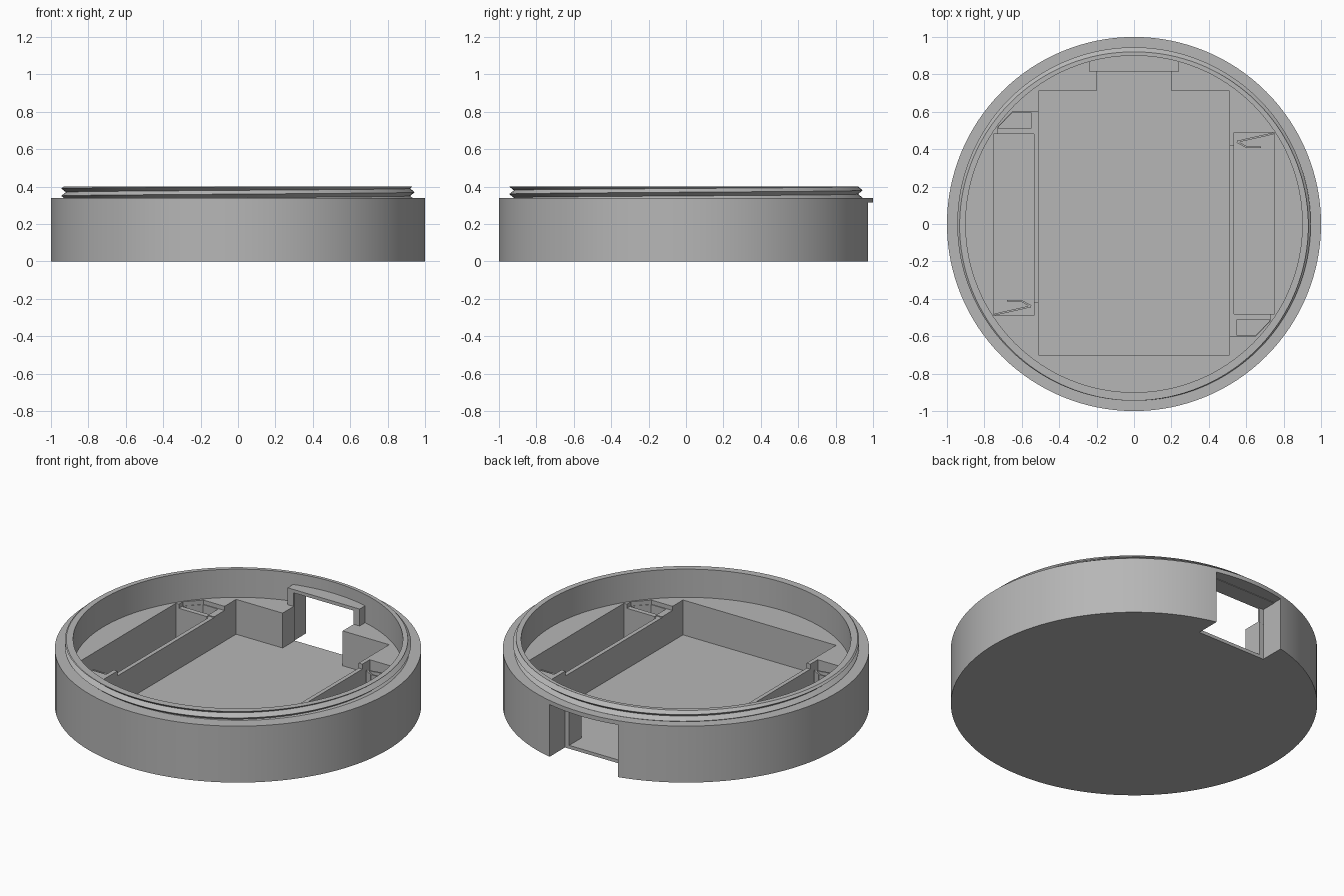
import bpy, bmesh, math
from mathutils import Vector

old = bpy.data.objects.get("Cube")
if old:
    bpy.data.objects.remove(old, do_unlink=True)

SEG = 128
grey = bpy.data.materials.new("plain grey")
grey.use_nodes = True
COLOUR = (0.47, 0.47, 0.47, 1)
grey.diffuse_color = COLOUR
for node in grey.node_tree.nodes:
    if node.type == 'BSDF_PRINCIPLED':
        node.inputs["Base Color"].default_value = COLOUR


def finish(name, bm):
    bmesh.ops.recalc_face_normals(bm, faces=bm.faces[:])
    mesh = bpy.data.meshes.new(name)
    bm.to_mesh(mesh)
    bm.free()
    mesh.materials.append(grey)
    obj = bpy.data.objects.new(name, mesh)
    bpy.context.collection.objects.link(obj)
    return obj


def add_prism(bm, outline, z0, z1):
    face = bm.faces.new([bm.verts.new((x, y, z0)) for x, y in outline])
    ext = bmesh.ops.extrude_face_region(bm, geom=[face])
    verts = [v for v in ext["geom"] if isinstance(v, bmesh.types.BMVert)]
    bmesh.ops.translate(bm, verts=verts, vec=(0, 0, z1 - z0))
    if face.is_valid and len(face.link_loops if hasattr(face, "link_loops") else face.loops) and \
            all(len(e.link_faces) == 1 for e in face.edges):
        bm.faces.new([v for v in reversed(face.verts)])


def prism(name, outline, z0, z1):
    bm = bmesh.new()
    add_prism(bm, outline, z0, z1)
    return finish(name, bm)


def rect(x0, x1, y0, y1):
    return [(x0, y0), (x1, y0), (x1, y1), (x0, y1)]


def circle(r):
    return [(r * math.cos(math.tau * i / SEG), r * math.sin(math.tau * i / SEG))
            for i in range(SEG)]


def turned(outline, s):
    return [(x * s, y * s) for x, y in outline]


def cut(target, outline, z0, z1):
    cutter = prism("cutter", outline, z0, z1)
    cutter.hide_render = True
    mod = target.modifiers.new("cut", 'BOOLEAN')
    mod.operation = 'DIFFERENCE'
    mod.solver = 'EXACT'
    mod.object = cutter
    bpy.context.view_layer.objects.active = target
    bpy.ops.object.modifier_apply(modifier=mod.name)
    bpy.data.objects.remove(cutter, do_unlink=True)


# Round body with the main cavity, central pocket and rear port
LEDGE, FLOOR = 0.23, 0.02
body = prism("body", circle(1), 0, 0.34)
cut(body, circle(0.9), LEDGE, 0.5)
cut(body, rect(-0.51, 0.51, -0.7, 0.71), FLOOR, 0.5)
cut(body, rect(-0.2, 0.2, 0.6, 0.85), FLOOR, 0.31)
cut(body, rect(-0.228, 0.228, 0.826, 1.2), -0.1, 0.315)

# Side trenches, lowered dividers and end recesses, in half-turn symmetry
for s in (1, -1):
    cut(body, turned(rect(-0.75, -0.535, -0.49, 0.48), s), FLOOR, 0.5)
    cut(body, turned(rect(-0.545, -0.5, -0.42, 0.5), s), 0.2, 0.45)
    cut(body, turned([(-0.73, 0.47), (-0.505, 0.47), (-0.505, 0.6),
                      (-0.65, 0.6), (-0.73, 0.517)], s), 0.205, 0.4)
    cut(body, turned([(-0.725, 0.51), (-0.55, 0.51), (-0.55, 0.595),
                      (-0.65, 0.595), (-0.725, 0.52)], s), 0.14, 0.38)

# Neck with a helical ridge outside and a plain bore
BASE, TOP, PITCH = 0.34, 0.4, 0.04
bm = bmesh.new()
columns = []
for i in range(SEG + 1):
    angle = math.tau * i / SEG
    crest = 0.37 + PITCH * i / SEG

    def ring_point(r, z):
        return bm.verts.new((r * math.cos(angle), r * math.sin(angle), z))

    column = []
    for k in range(-4, 3):
        z = min(max(crest + k * PITCH / 2, BASE), TOP)
        phase = ((z - crest) / PITCH) % 1
        column.append(ring_point(0.92 + 0.025 * abs(1 - 2 * phase), z))
    column += [ring_point(0.9, TOP), ring_point(0.9, BASE)]
    columns.append(column)
for a, b in zip(columns, columns[1:]):
    for j in range(len(a) - 1):
        bm.faces.new((a[j], b[j], b[j + 1], a[j + 1]))
bmesh.ops.remove_doubles(bm, verts=bm.verts[:], dist=1e-5)
bmesh.ops.dissolve_degenerate(bm, edges=bm.edges[:], dist=1e-5)
neck = finish("threaded_neck", bm)

# Frame around the port inside the cavity
prism("port_lintel", rect(-0.24, 0.24, 0.815, 0.92), 0.312, 0.332)
for s, side in ((1, "left"), (-1, "right")):
    prism("port_post_" + side, [(s * x, y) for x, y in rect(0.2, 0.24, 0.815, 0.827)],
          LEDGE - 0.01, 0.32)
    prism("port_cheek_" + side, [(s * x, y) for x, y in rect(0.228, 0.24, 0.82, 0.885)],
          LEDGE - 0.01, 0.32)

# Folded contact springs at the trench ends
FOLD = [(-0.68, -0.41), (-0.6, -0.412), (-0.55, -0.44), (-0.745, -0.484)]
for s, side in ((1, "right"), (-1, "left")):
    bm = bmesh.new()
    path = [Vector(p) * s for p in FOLD]
    for a, b in zip(path, path[1:]):
        d = (b - a).normalized()
        n = Vector((-d.y, d.x)) * 0.005
        add_prism(bm, [a - n, b - n, b + n, a + n], FLOOR, 0.19)
    finish("contact_spring_" + side, bm)

# Smooth the round walls and keep the edges crisp
bpy.ops.object.select_all(action='DESELECT')
for obj in (body, neck):
    obj.select_set(True)
bpy.context.view_layer.objects.active = body
bpy.ops.object.shade_smooth_by_angle(angle=math.radians(25))
